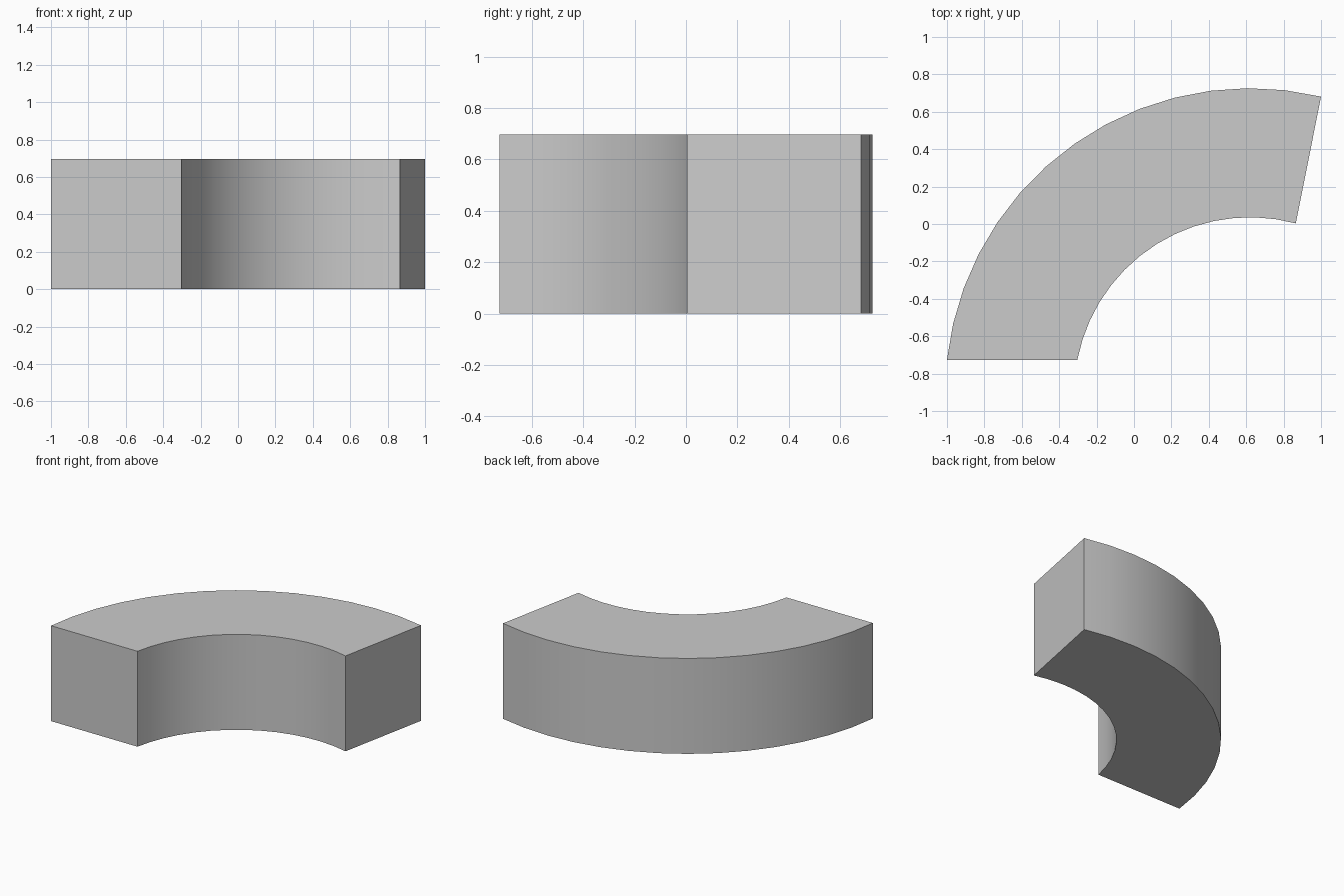
import bpy, bmesh
from math import atan2, cos, sin, radians
from mathutils import Vector

if "Cube" in bpy.data.objects:
    bpy.data.objects.remove(bpy.data.objects["Cube"])

CENTRE = Vector((0.62, -0.904))
HEIGHT = 0.696
STEPS = 14


def arc(radius, start, end):
    """Points on a circle about CENTRE, from the direction of start to that of end."""
    a, b = (atan2(*reversed(Vector(p) - CENTRE)) for p in (start, end))
    return [(CENTRE.x + radius * cos(a + (b - a) * i / STEPS),
             CENTRE.y + radius * sin(a + (b - a) * i / STEPS), 0)
            for i in range(STEPS + 1)]


# Footprint: strip of quads between the outer and inner arcs
outer = arc(1.63, (-1.0, -0.726), (1.0, 0.681))
inner = arc(0.94, (-0.303, -0.726), (0.865, 0.003))
bm = bmesh.new()
o = [bm.verts.new(p) for p in outer]
n = [bm.verts.new(p) for p in inner]
for i in range(STEPS):
    bm.faces.new((o[i], o[i + 1], n[i + 1], n[i]))

# Raise the footprint into a solid block
ext = bmesh.ops.extrude_face_region(bm, geom=bm.faces[:], use_keep_orig=True)
top = [g for g in ext["geom"] if isinstance(g, bmesh.types.BMVert)]
bmesh.ops.translate(bm, verts=top, vec=(0, 0, HEIGHT))
bmesh.ops.recalc_face_normals(bm, faces=bm.faces[:])

mesh = bpy.data.meshes.new("curved_block")
bm.to_mesh(mesh)
bm.free()
block = bpy.data.objects.new("curved_block", mesh)
bpy.context.collection.objects.link(block)

# Smooth curved walls, sharp rims and ends
bpy.context.view_layer.objects.active = block
block.select_set(True)
bpy.ops.object.shade_smooth_by_angle(angle=radians(30))
